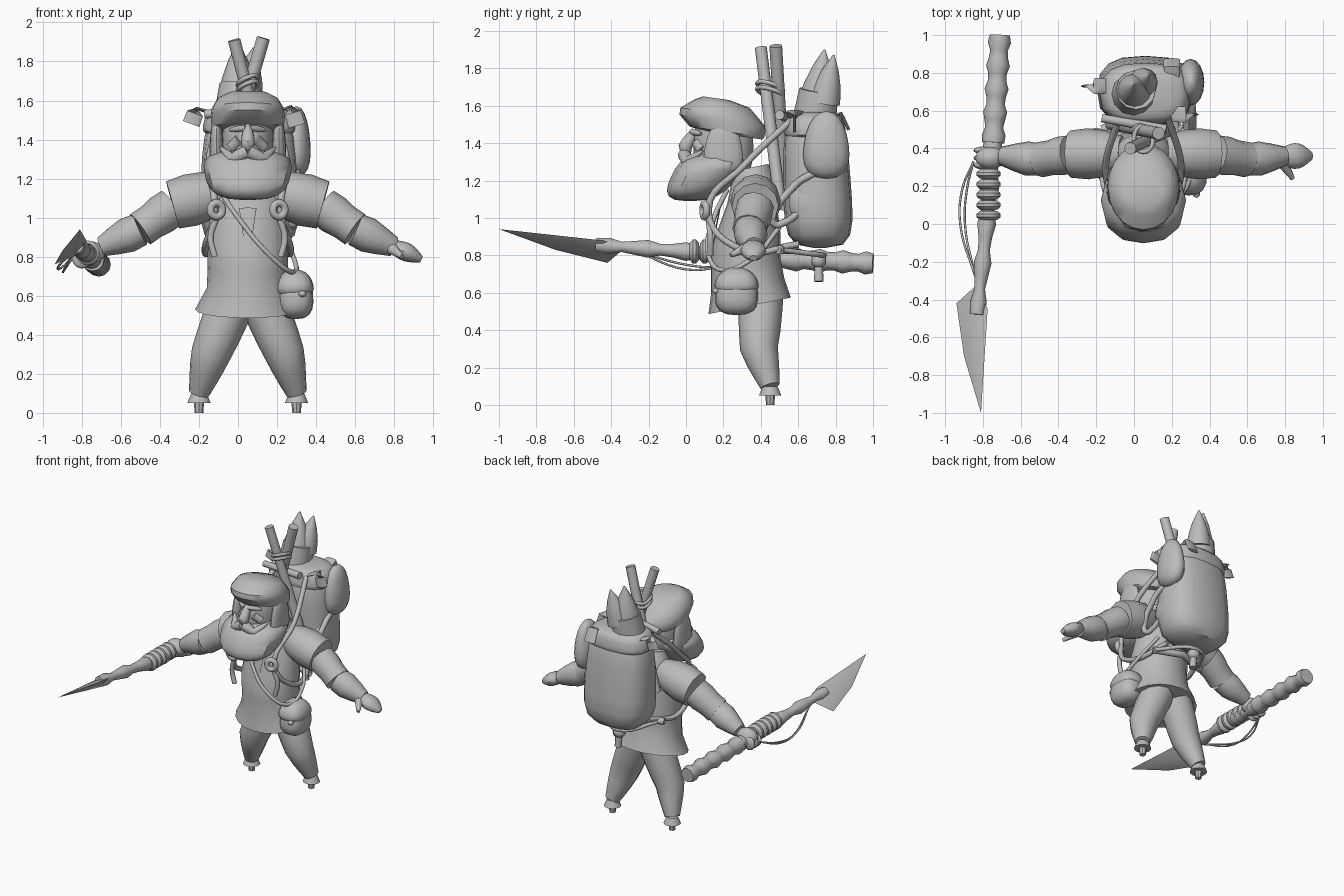
import bpy, bmesh, math
from mathutils import Vector

default_cube = bpy.data.objects.get("Cube")
if default_cube:
    bpy.data.objects.remove(default_cube, do_unlink=True)

MID = .05  # the body's own centre line in x
grey = bpy.data.materials.new("plain grey")
grey.use_nodes = True
grey.diffuse_color = (.5, .5, .5, 1)
grey.node_tree.nodes["Principled BSDF"].inputs["Base Color"].default_value = grey.diffuse_color
meshes = []


def link_object(name, data):
    data.materials.append(grey)
    thing = bpy.data.objects.new(name, data)
    bpy.context.collection.objects.link(thing)
    return thing


def finish(name, bm):
    bmesh.ops.recalc_face_normals(bm, faces=bm.faces[:])
    data = bpy.data.meshes.new(name)
    bm.to_mesh(data)
    bm.free()
    meshes.append(link_object(name, data))


def mirrored(points, side):
    return [Vector((MID + side * (x - MID), y, z)) for x, y, z in points]


def oval(centre, a, b, sides, power=1):
    def bend(value):
        return math.copysign(abs(value) ** power, value)
    angles = [math.tau * i / sides for i in range(sides)]
    return [centre + a * bend(math.cos(t)) + b * bend(math.sin(t)) for t in angles]


def skin(name, rings):
    """Bridge rings of points and cap both ends."""
    bm = bmesh.new()
    loops = [[bm.verts.new(point) for point in ring] for ring in rings]
    for low, high in zip(loops, loops[1:]):
        for i in range(len(low)):
            bm.faces.new((low[i - 1], low[i], high[i], high[i - 1]))
    bm.faces.new(loops[0])
    bm.faces.new(loops[-1])
    finish(name, bm)


def stack(name, rows, tilt):
    """Tilted oval rings on the centre line: height, half width, depth, centre y."""
    rings = []
    for z, half, depth, y in rows:
        rings.append(oval(Vector((MID, y, z)), Vector((half, 0, 0)), Vector((0, depth, depth * tilt)), 20))
    skin(name, rings)


def blob(name, centre, size, square=2, plan=2, taper=0, lean=0, sides=16, levels=10):
    """Rounded block: a higher square or plan is boxier; it can taper or lean back."""
    centre, rings = Vector(centre), []
    for i in range(levels + 1):
        t = -math.cos(math.pi * i / levels)
        reach = max(1 - abs(t) ** square, .001) ** (1 / square) * (1 + taper * t)
        middle = centre + Vector((0, lean * t, size[2] * t))
        a, b = Vector((size[0] * reach, 0, 0)), Vector((0, size[1] * reach, 0))
        rings.append(oval(middle, a, b, sides, 2 / plan))
    skin(name, rings)


def limb(name, points, thick, thin, bulge=0, side=1, flat=1, ripple=0, steps=3, sides=12):
    """Tapered round bar along a path, with an optional swelling or knobbly ripple."""
    corners, path = mirrored(points, side), []
    for start, end in zip(corners, corners[1:]):
        path += [start.lerp(end, i / steps) for i in range(steps)]
    path.append(corners[-1])
    last, rings = len(path) - 1, []
    for i, point in enumerate(path):
        t = i / last
        along = (path[min(i + 1, last)] - path[max(i - 1, 0)]).normalized()
        up = Vector((0, 0, 1)) if abs(along.z) < .8 else Vector((0, 1, 0))
        a = along.cross(up).normalized()
        radius = thick + (thin - thick) * t + bulge * math.sin(math.pi * t) + ripple * math.sin(2 * i)
        rings.append(oval(point, a * radius, a.cross(along) * radius * flat, sides))
    skin(name, rings)


def rope(name, points, thick, side=1, closed=False):
    data = bpy.data.curves.new(name, "CURVE")
    data.dimensions = "3D"
    data.bevel_depth = thick
    data.bevel_resolution = 2
    data.resolution_u = 6
    data.use_fill_caps = True
    spline = data.splines.new("BEZIER")
    spline.bezier_points.add(len(points) - 1)
    spline.use_cyclic_u = closed
    for knot, place in zip(spline.bezier_points, mirrored(points, side)):
        knot.co = place
        knot.handle_left_type = knot.handle_right_type = "AUTO"
    link_object(name, data)


def hull(name, points):
    bm = bmesh.new()
    for point in points:
        bm.verts.new(point)
    bmesh.ops.convex_hull(bm, input=bm.verts[:])
    finish(name, bm)


# Tunic with a flared hem that is lower in front
stack("tunic", [(.53, .27, .22, .34), (.64, .21, .195, .33), (.75, .205, .185, .32), (.88, .21, .185, .32),
                (1.1, .18, .13, .35), (1.2, .15, .12, .36), (1.27, .1, .09, .35)], .2)
limb("tunic_front_panel", [(MID, .18, 1.05), (MID, .13, .78)], .045, .005, flat=.1)

# Joints of the left side, mirrored for the right
shoulder, sleeve_end = Vector((.16, .375, 1.14)), Vector((.435, .37, 1.065))
elbow, wrist = Vector((.6, .34, .94)), Vector((.8, .36, .85))
hip, knee, ankle = Vector((.13, .4, .57)), Vector((.24, .39, .3)), Vector((.3, .45, .1))
drop = Vector((0, 0, .05))

for side, label in ((1, "left"), (-1, "right")):
    # Legs on pegs
    limb(label + "_leg", [hip, knee, ankle], .12, .053, .015, side)
    limb(label + "_ankle_cuff", [ankle, ankle - drop], .04, .06, side=side)
    limb(label + "_peg", [ankle - drop, ankle - drop * 2], .026, .022, side=side, sides=8)
    # Sleeves in three overlapping lengths
    limb(label + "_shoulder_sleeve", [shoulder, sleeve_end], .09, .125, .025, side)
    limb(label + "_upper_sleeve", [sleeve_end - drop / 5, elbow], .1, .095, side=side, ripple=.005)
    limb(label + "_forearm", [elbow, wrist], .085, .052, .015, side, ripple=.004)
    # Pack strap over the shoulder and back under the arm
    rope(label + "_pack_strap", [(.18, .56, 1.52), (.25, .31, 1.28), (.22, .12, 1.04),
                                 (.27, .3, .83), (.2, .6, .86)], .018, side)
    buckle = MID + side * .16
    rope(label + "_strap_knot", oval(Vector((buckle, .1, 1.04)), Vector((.03, .01, 0)), drop * .7, 6), .02, closed=True)
    rope(label + "_strap_tail", [(.21, .12, 1), (.24, .13, .9), (.22, .13, .8)], .017, side)
    # Face halves
    limb(label + "_moustache", [(MID, -.01, 1.34), (.13, .01, 1.3), (.19, .09, 1.36)], .034, .006, .01, side)
    limb(label + "_brow", [(.06, .03, 1.46), (.14, .08, 1.45)], .014, .008, .005, side)
    limb(label + "_cheek", [(.09, .06, 1.4), (.13, .09, 1.36)], .03, .03, side=side)
    blob(label + "_sideburn", (MID + side * .16, .2, 1.37), (.035, .1, .13), 3, taper=-.2)

# Open left hand
limb("left_hand", [wrist, (.87, .36, .82), (.94, .36, .785)], .052, .022, .03, flat=.7)
limb("left_thumb", [(.79, .32, .84), (.84, .24, .8)], .03, .012)

# Right fist with fingers closed round the shaft
fist = Vector((-.76, .35, .82))
blob("right_fist", fist, (.08, .06, .06))
for shift in (-1, 0, 1):
    blob("right_finger", fist + Vector((-.04, shift * .04, -.03)), (.05, .02, .05))

# Head with nose, lip and broad beard
blob("head", (MID, .2, 1.38), (.13, .16, .18), 3)
blob("beard", (MID, .1, 1.22), (.22, .18, .13), 3, plan=2.4, taper=.12, lean=.08, sides=12)
limb("nose", [(MID, .05, 1.47), (MID, -.005, 1.38), (MID, .01, 1.34)], .018, .018, .018)
blob("lower_lip", (MID, -.01, 1.28), (.035, .025, .014))

# Baggy cap whose front edge juts out over the brow
stack("cap", [(1.44, .16, .15, .26), (1.46, .185, .2, .22), (1.52, .19, .23, .195), (1.56, .185, .21, .18),
              (1.61, .155, .15, .19), (1.64, .1, .07, .16)], -.14)

# Backpack with its lid, pouches and coil
blob("backpack", (.06, .7, 1.2), (.25, .18, .36), 4, plan=2.7, taper=-.07, lean=-.015)
blob("backpack_lid", (.06, .69, 1.49), (.235, .16, .08), 4, plan=2.7, taper=-.08)
blob("side_pouch", (.3, .75, 1.39), (.07, .12, .18), 2.4, taper=-.2)
blob("lower_pouch", (.26, .68, 1.08), (.05, .13, .13))
rope("hanging_coil", oval(Vector((.29, .59, 1.1)), Vector((0, .12, .13)), Vector((.02, -.04, .04)), 8), .02, closed=True)

# Curled tabs at the pack top
for top in (((-.15, .73, 1.54), (-.21, .73, 1.56), (-.24, .73, 1.48)),
            ((.2, .75, 1.53), (.2, .83, 1.56), (.2, .87, 1.47)),
            ((.2, .58, 1.54), (.27, .58, 1.57), (.3, .58, 1.47))):
    limb("pack_tab", top, .04, .045, flat=.2)

# Forked bundle rising from the pack
limb("bundle", [(-.01, .68, 1.48), (.01, .71, 1.68)], .12, .105)
limb("bundle_high_tip", [(0, .7, 1.62), (0, .74, 1.9)], .1, .005, .016)
limb("bundle_low_tip", [(.04, .74, 1.62), (.08, .79, 1.87)], .085, .005, .016)

# Two crossed poles with lashing
limb("front_pole", [(-.02, .4, 1.91), (.19, .5, 1.1)], .032, .032)
limb("rear_pole", [(.13, .48, 1.92), (-.12, .53, 1.05)], .034, .034)
for z in (1.67, 1.7):
    lashing = oval(Vector((.05, .45, z)), Vector((.05, 0, .02)), Vector((0, .07, -.02)), 6)
    rope("pole_lashing", lashing, .012, closed=True)
limb("cross_bar", [(-.17, .56, 1.53), (.17, .5, 1.55)], .022, .026)

# Roll and knot beneath the pack
limb("under_roll", [(-.17, .5, .83), (MID, .58, .83), (.25, .5, .83)], .024, .024)
rope("under_cord", [(.25, .5, .83), (.06, .74, .8), (-.15, .5, .83)], .014)
blob("under_knot", (.06, .71, .77), (.045, .04, .04))
limb("knot_tail", [(.06, .71, .78), (.07, .71, .66)], .02, .026)

# Shoulder bag on a strap across the chest
rope("bag_strap", [(-.1, .22, 1.15), (0, .15, 1), (.17, .12, .8), (.28, .2, .72), (.29, .35, .78), (.2, .5, .95)], .013)
blob("bag", (.295, .27, .6), (.09, .115, .12), 2.6, plan=2.6, taper=-.1)
blob("bag_flap", (.29, .27, .66), (.095, .115, .075), 2.4, plan=2.6, taper=-.2)
blob("bag_button", (.33, .16, .61), (.02, .02, .016))

# Spear: knobbly club end, thin shaft, wrapped grip, blade and slack line
limb("spear_club", [(-.71, 1, .757), (-.745, .43, .785)], .053, .056, ripple=.009, steps=14)
limb("spear_shaft", [(-.745, .45, .785), (-.78, 0, .82), (-.83, -.48, .855)], .045, .035, ripple=.01, steps=7)
for i in range(5):
    y = .02 + .055 * i
    limb("grip_wrap", [(-.77, y, .82), (-.77, y + MID, .82)], .045, .045, .022)
hull("spear_blade", [(-.94, -.42, .76), (-.775, -.45, .88), (-.81, -1, .94), (-.83, -.32, .845),
                     (-.9, -.7, .83), (-.87, -.45, .85), (-.84, -.45, .8)])
for sag in (0, .025):
    rope("slack_line", [(-.84, -.28, .83), (-.92 + sag, 0, .75 - sag), (-.91 + sag, .18, .74), (-.85, .33, .79)], .006)

# Smooth shading with crisp edges
bpy.ops.object.select_all(action="DESELECT")
for thing in meshes:
    thing.select_set(True)
bpy.context.view_layer.objects.active = meshes[0]
bpy.ops.object.shade_smooth_by_angle(angle=math.radians(40))
